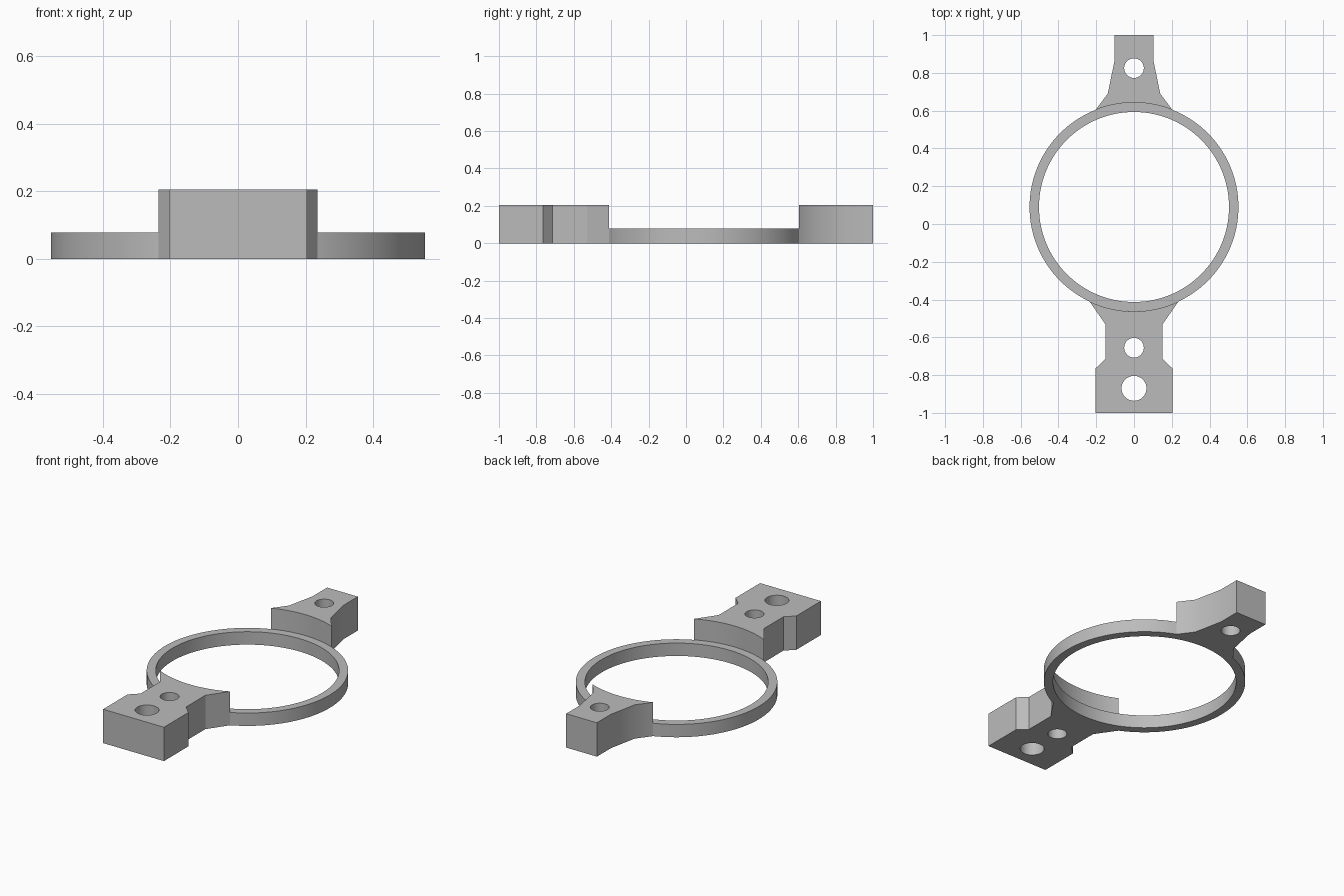
import bpy, bmesh, math

if "Cube" in bpy.data.objects:
    bpy.data.objects.remove(bpy.data.objects["Cube"])

CY = 0.09               # ring centre along y
R_OUT, R_IN = 0.553, 0.503
RING_H, BLOCK_H = 0.078, 0.205

grey = bpy.data.materials.new("grey")
grey.diffuse_color = (0.5, 0.5, 0.5, 1)
grey.use_nodes = True
grey.node_tree.nodes["Principled BSDF"].inputs["Base Color"].default_value = grey.diffuse_color


def circle(x, y, r, n):
    return [(x + r * math.cos(2 * math.pi * i / n),
             y + r * math.sin(2 * math.pi * i / n)) for i in range(n)]


def plate(name, outlines, height):
    """Extrude a flat outline (first) with holes (rest) up from the base plane."""
    curve = bpy.data.curves.new(name, "CURVE")
    curve.dimensions, curve.fill_mode = "2D", "BOTH"
    curve.extrude = height / 2
    for pts in outlines:
        spline = curve.splines.new("POLY")
        spline.points.add(len(pts) - 1)
        for p, (x, y) in zip(spline.points, pts):
            p.co = (x, y, 0, 1)
        spline.use_cyclic_u = True
    temp = bpy.data.objects.new(name + "_outline", curve)
    bpy.context.collection.objects.link(temp)
    bpy.context.view_layer.update()
    mesh = bpy.data.meshes.new_from_object(
        temp.evaluated_get(bpy.context.evaluated_depsgraph_get()))
    bpy.data.objects.remove(temp)

    bm = bmesh.new()
    bm.from_mesh(mesh)
    bmesh.ops.remove_doubles(bm, verts=bm.verts, dist=1e-5)
    bmesh.ops.translate(bm, verts=bm.verts, vec=(0, 0, height / 2))
    bmesh.ops.recalc_face_normals(bm, faces=bm.faces)
    bm.to_mesh(mesh)
    bm.free()
    mesh.materials.clear()
    mesh.materials.append(grey)

    obj = bpy.data.objects.new(name, mesh)
    bpy.context.collection.objects.link(obj)
    bpy.ops.object.select_all(action="DESELECT")
    obj.select_set(True)
    bpy.context.view_layer.objects.active = obj
    bpy.ops.object.shade_smooth_by_angle(angle=math.radians(30))
    return obj


def block_outline(side, half_width, sign):
    """Mirror the right-hand side profile and close it along the ring's outer arc."""
    a = math.asin(half_width / R_OUT)
    n = 16
    arc = [(R_OUT * math.sin(a - 2 * a * i / n),
            CY + sign * R_OUT * math.cos(a - 2 * a * i / n)) for i in range(n + 1)]
    return side + arc + [(-x, y) for x, y in reversed(side)]


# Thin ring
plate("ring", [circle(0, CY, R_OUT, 128), circle(0, CY, R_IN, 128)], RING_H)

# Front mounting block: wide foot, narrow waist, flared root
front = [(0.204, -1.0), (0.204, -0.765), (0.152, -0.715), (0.152, -0.53)]
plate("front_block", [block_outline(front, 0.235, -1),
                      circle(0, -0.655, 0.052, 40),
                      circle(0, -0.87, 0.066, 40)], BLOCK_H)

# Rear mounting block: narrow end that flares towards the ring
rear = [(0.103, 1.0), (0.103, 0.865), (0.139, 0.69)]
plate("rear_block", [block_outline(rear, 0.203, 1),
                     circle(0, 0.825, 0.052, 40)], BLOCK_H)
